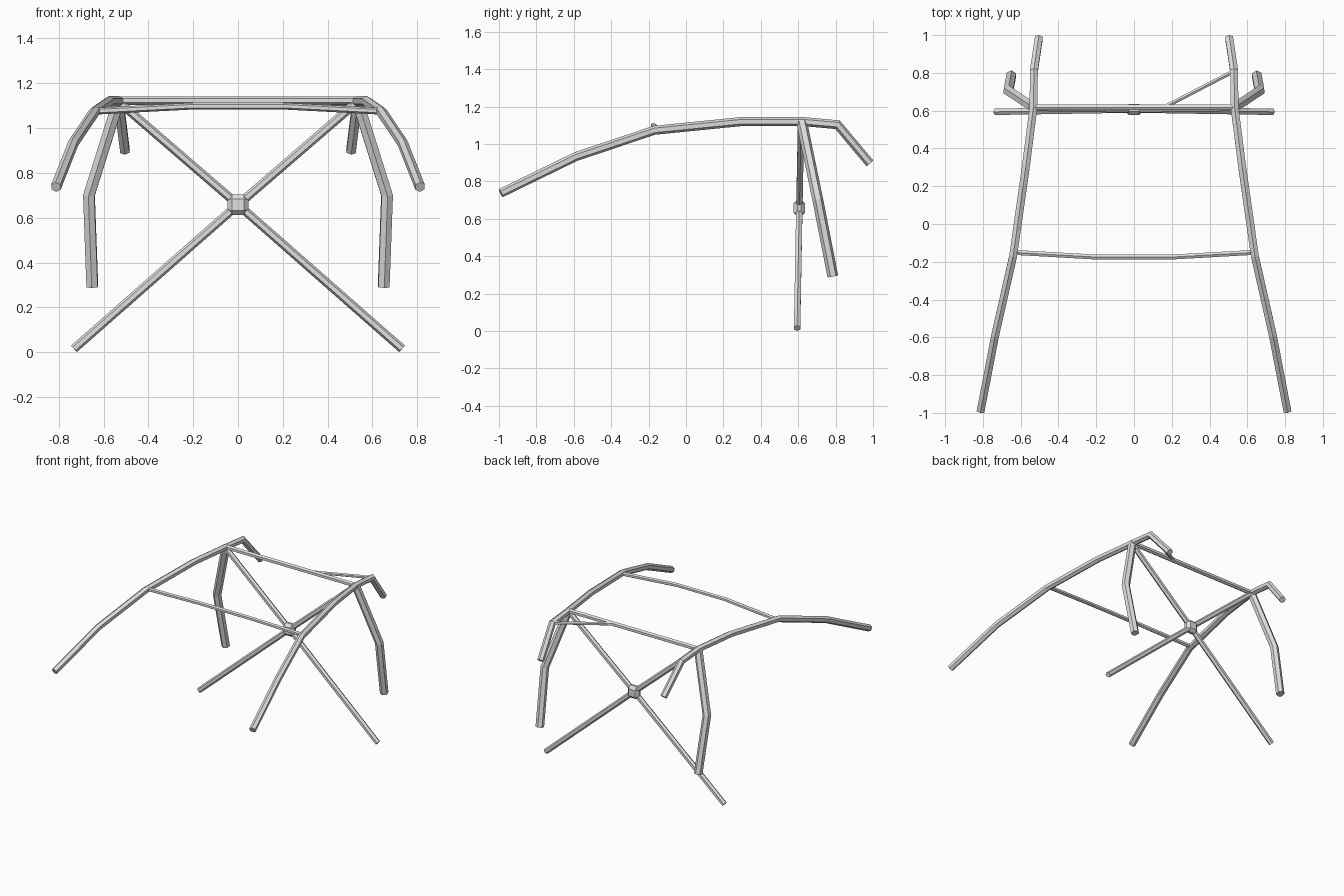
import bpy, bmesh, math
from mathutils import Vector

cube = bpy.data.objects.get("Cube")
if cube:
    bpy.data.objects.remove(cube, do_unlink=True)

# Bare light steel, the only colour
steel = bpy.data.materials.new("light grey steel")
steel.use_nodes = True
GREY = (0.75, 0.75, 0.75, 1)
steel.diffuse_color = GREY
steel.node_tree.nodes["Principled BSDF"].inputs["Base Color"].default_value = GREY
SIDES = 6


def finish(bm, name):
    bmesh.ops.recalc_face_normals(bm, faces=bm.faces[:])
    mesh = bpy.data.meshes.new(name)
    bm.to_mesh(mesh)
    bm.free()
    mesh.materials.append(steel)
    obj = bpy.data.objects.new(name, mesh)
    bpy.context.collection.objects.link(obj)
    return obj


def tube(name, path, radius):
    """Hexagonal tube with mitred bends and flat ends."""
    pts = [Vector(p) for p in path]
    dirs = [(b - a).normalized() for a, b in zip(pts, pts[1:])]
    side = dirs[0].cross(Vector((0, 0, 1))).normalized()
    up = side.cross(dirs[0])
    ring = []
    for i in range(SIDES):
        a = math.tau * (i + 0.5) / SIDES
        ring.append(pts[0] + radius * (math.cos(a) * side + math.sin(a) * up))
    bm = bmesh.new()
    rings = [[bm.verts.new(p) for p in ring]]
    for i, d in enumerate(dirs):
        # slide the ring along the tube onto the next mitre plane
        last = i == len(dirs) - 1
        normal = d if last else (d + dirs[i + 1]).normalized()
        ring = [p + d * ((pts[i + 1] - p).dot(normal) / d.dot(normal)) for p in ring]
        rings.append([bm.verts.new(p) for p in ring])
    for r0, r1 in zip(rings, rings[1:]):
        for i in range(SIDES):
            j = (i + 1) % SIDES
            bm.faces.new((r0[i], r0[j], r1[j], r1[i]))
    bm.faces.new(rings[0])
    bm.faces.new(rings[-1])
    return finish(bm, name)


def pair(name, path, radius):
    """The same tube on the left (+x) and right (-x)."""
    for label, s in (("left", 1), ("right", -1)):
        tube(f"{label}_{name}", [(s * x, y, z) for x, y, z in path], radius)


# Long side rails, from the front feet over the roof to the rear
pair("side_rail", [(0.812, -0.99, 0.737), (0.735, -0.59, 0.932), (0.64, -0.17, 1.073),
                   (0.573, 0.30, 1.12), (0.532, 0.62, 1.12), (0.53, 0.81, 1.103),
                   (0.504, 0.983, 0.897)], 0.024)

# Bent rear legs
pair("rear_leg", [(0.533, 0.618, 1.12), (0.665, 0.705, 0.70), (0.65, 0.785, 0.292)], 0.029)

# Crossed braces meeting at the hub
HUB = (0, 0.606, 0.658)
pair("upper_brace", [HUB, (0.53, 0.615, 1.115)], 0.0195)
pair("lower_brace", [HUB, (0.732, 0.594, 0.015)], 0.0195)

# Chamfered hub block
bm = bmesh.new()
bmesh.ops.create_cube(bm, size=1)
bmesh.ops.scale(bm, vec=(0.092, 0.06, 0.092), verts=bm.verts[:])
bmesh.ops.bevel(bm, geom=bm.edges[:], offset=0.02, segments=1, affect='EDGES')
finish(bm, "brace_hub").location = HUB

# Roof bars
tube("rear_roof_bar", [(-0.53, 0.618, 1.122), (0.53, 0.618, 1.122)], 0.018)
tube("front_roof_bar", [(-0.64, -0.15, 1.075), (-0.2, -0.175, 1.098),
                        (0.2, -0.175, 1.098), (0.64, -0.15, 1.075)], 0.015)

# Single diagonal stay on the left
tube("roof_diagonal", [(0.16, 0.618, 1.122), (0.53, 0.81, 1.105)], 0.012)
